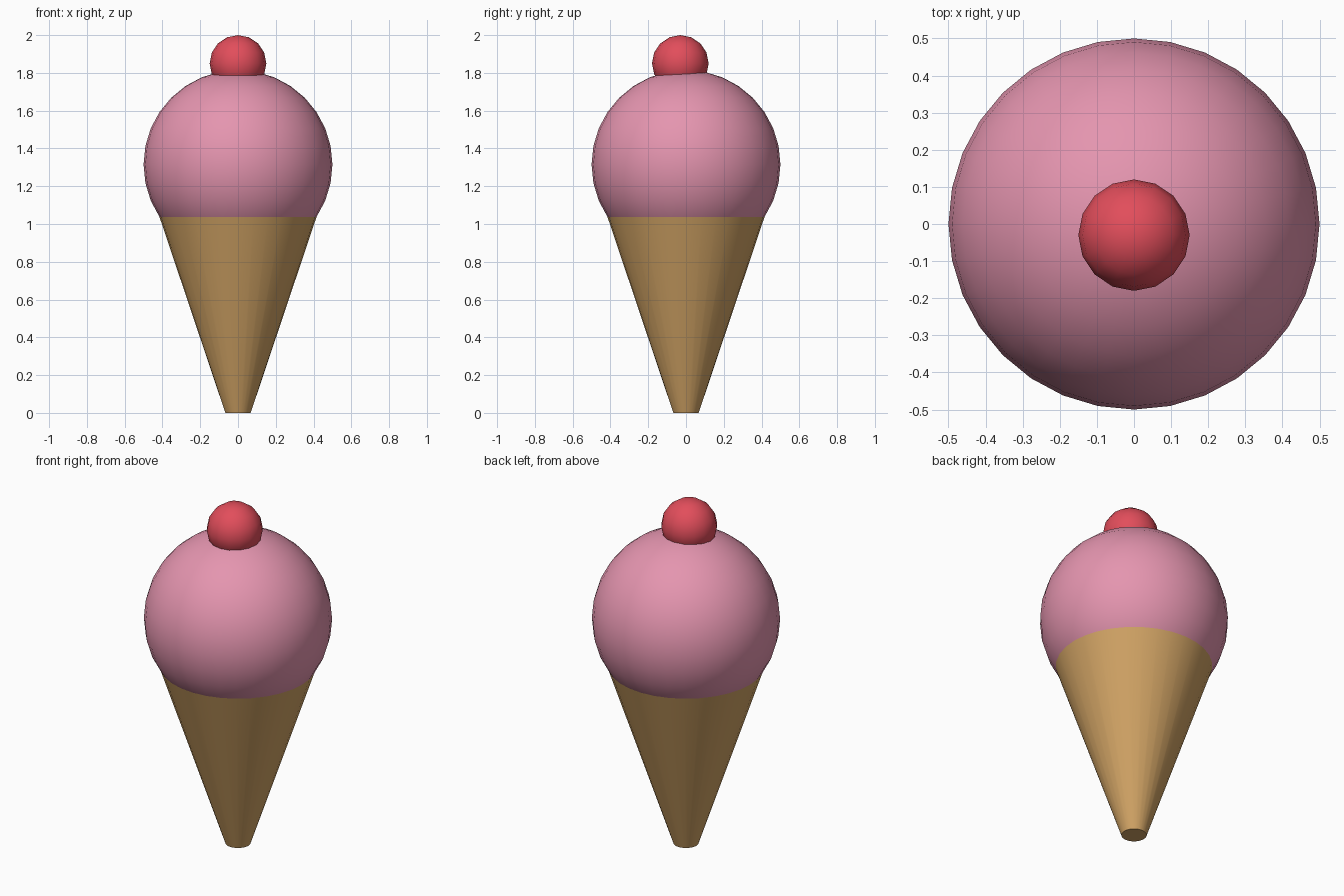
import bpy
import math

cube = bpy.data.objects.get("Cube")
if cube:
    bpy.data.objects.remove(cube, do_unlink=True)


def material(name, rgb):
    mat = bpy.data.materials.new(name)
    mat.use_nodes = True
    color = (*rgb, 1.0)
    mat.diffuse_color = color
    mat.node_tree.nodes["Principled BSDF"].inputs["Base Color"].default_value = color
    return mat


def finish(name, mat):
    obj = bpy.context.object
    obj.name = name
    obj.data.name = name
    obj.data.materials.append(mat)
    bpy.ops.object.shade_smooth_by_angle(angle=math.radians(35))
    return obj


def ball(name, mat, radius, location, segments):
    bpy.ops.mesh.primitive_uv_sphere_add(
        segments=segments, ring_count=segments // 2, radius=radius, location=location)
    return finish(name, mat)


wafer = material("wafer tan", (0.64, 0.37, 0.13))
pink = material("strawberry pink", (0.78, 0.30, 0.43))
red = material("cherry red", (0.76, 0.075, 0.105))

# Tapered wafer cone with a small flat tip
cone_height = 1.05
bpy.ops.mesh.primitive_cone_add(
    vertices=32, radius1=0.067, radius2=0.42, depth=cone_height,
    location=(0, 0, cone_height / 2))
finish("wafer_cone", wafer)

# Scoop resting in the cone, with a cherry sunk into its top
ball("ice_cream_scoop", pink, 0.5, (0, 0, 1.315), 32)
cherry = ball("cherry", red, 0.15, (0, -0.03, 1.85), 16)
bpy.context.view_layer.objects.active = cherry
bpy.ops.object.shade_smooth()
